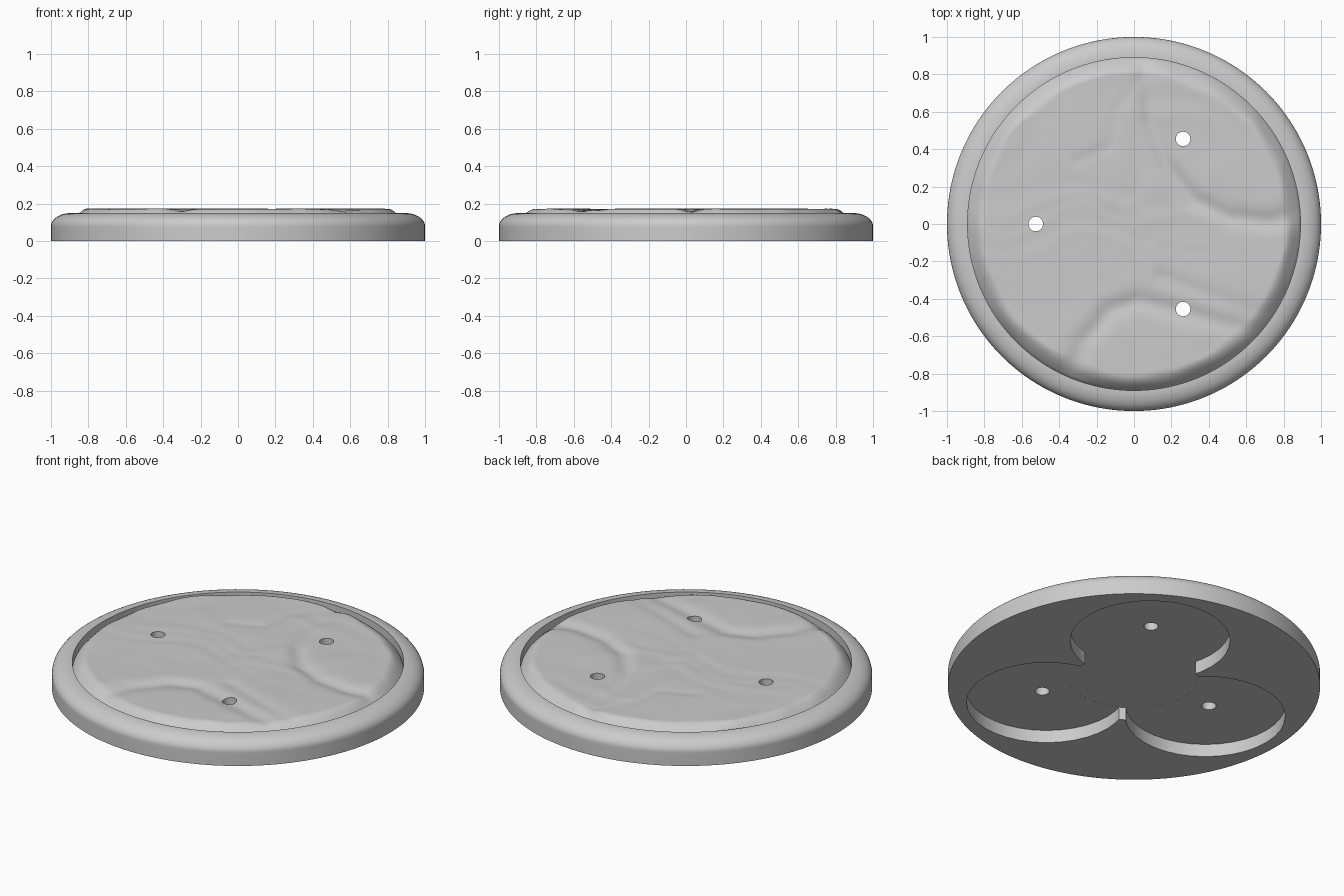
import bpy, bmesh, math
from mathutils import Vector, noise
from mathutils.geometry import intersect_point_line

if "Cube" in bpy.data.objects:
    bpy.data.objects.remove(bpy.data.objects["Cube"])

stone = bpy.data.materials.new("stone grey")
stone.use_nodes = True
grey = (0.6, 0.6, 0.6, 1)
stone.diffuse_color = grey
stone.node_tree.nodes["Principled BSDF"].inputs["Base Color"].default_value = grey

SEGMENTS = 160
LIP, FLOOR, PLATEAU = 0.885, 0.11, 0.172

# Grooves running across the ground: path, depth, half width
GROOVES = [
    ([(.06, .85), (.09, .55), (.17, .32), (.32, .13), (.5, .04), (.7, .01), (.9, .04)], .017, .045),
    ([(-.36, -.85), (-.26, -.62), (-.13, -.46), (.02, -.41), (.25, -.47), (.66, -.58)], .014, .05),
    ([(.15, -.28), (.4, -.38), (.75, -.5)], .007, .04),
    ([(.03, .78), (-.1, .6), (-.12, .42), (-.3, .34)], .004, .03),
]


def path_distance(p, path):
    best = 9
    for a, b in zip(path, path[1:]):
        a, b = Vector((*a, 0)), Vector((*b, 0))
        t = intersect_point_line(p, a, b)[1]
        best = min(best, (p - a.lerp(b, max(0, min(1, t)))).length)
    return best


def ground_height(x, y):
    p = Vector((x, y, 0))
    r = p.length
    # rounded, uneven outer slope
    edge = 0.80 + 0.03 * noise.noise(p * 5)
    t = max(0, min(1, (LIP - r) / (LIP - edge)))
    rise = math.sin(t * math.pi / 2)
    # flowing ripples from warped noise
    warp = Vector((noise.noise(p * 2), noise.noise(p * 2 + Vector((7, 3, 1))), 0))
    ripple = 0.004 * noise.noise(p * 2.2 + warp * 1.5)
    ripple += 0.0025 * noise.noise(Vector((x * 3, y * 7, 2)) + warp * 3)
    for path, depth, width in GROOVES:
        ripple -= depth * math.exp(-(path_distance(p, path) / width) ** 2)
    return FLOOR + (PLATEAU - FLOOR + ripple) * rise


# Disc body: outer wall, rounded shoulder, lip, then the ground inside
profile = [(1, 0), (1, .075)]
for i in range(1, 13):
    a = i / 12 * math.pi / 2
    profile.append((.885 + .115 * math.cos(a) + .005 * math.sin(a), .075 + .075 * math.sin(a)))
profile.append((.89, .10))
ground_rings = [LIP - .008 * i for i in range(13)]
ground_rings += [ground_rings[-1] * (1 - i / 50) for i in range(1, 50)]

bm = bmesh.new()
rings = []
for r, z in profile + [(r, None) for r in ground_rings]:
    ring = []
    for s in range(SEGMENTS):
        a = 2 * math.pi * s / SEGMENTS
        x, y = r * math.cos(a), r * math.sin(a)
        ring.append(bm.verts.new((x, y, ground_height(x, y) if z is None else z)))
    rings.append(ring)
for low, high in zip(rings, rings[1:]):
    for s in range(SEGMENTS):
        n = (s + 1) % SEGMENTS
        bm.faces.new((low[s], low[n], high[n], high[s]))
bm.faces.new(rings[0][::-1])
middle = bm.verts.new((0, 0, ground_height(0, 0)))
for s in range(SEGMENTS):
    bm.faces.new((rings[-1][s], rings[-1][(s + 1) % SEGMENTS], middle))
bmesh.ops.recalc_face_normals(bm, faces=bm.faces)
mesh = bpy.data.meshes.new("round_base")
bm.to_mesh(mesh)
bm.free()
base = bpy.data.objects.new("round_base", mesh)
bpy.context.collection.objects.link(base)
mesh.materials.append(stone)


def cut(x, y, radius, top, sides):
    bpy.ops.mesh.primitive_cylinder_add(vertices=sides, radius=radius, depth=top + .1,
                                        location=(x, y, (top - .1) / 2))
    cutter = bpy.context.object
    cutter.hide_render = True
    cutter.data.materials.append(stone)
    bpy.ops.object.select_all(action='DESELECT')
    bpy.context.view_layer.objects.active = base
    base.select_set(True)
    mod = base.modifiers.new("cut", 'BOOLEAN')
    mod.operation, mod.solver, mod.object = 'DIFFERENCE', 'EXACT', cutter
    bpy.ops.object.modifier_apply(modifier=mod.name)
    bpy.data.objects.remove(cutter)


# Underside: three round pockets joined by a central one, each with a through hole
cut(0, 0, .36, .0755, 48)
for degrees in (60, 180, 300):
    c, s = math.cos(math.radians(degrees)), math.sin(math.radians(degrees))
    cut(.5 * c, .5 * s, .43, .075, 36)
    cut(.525 * c, .525 * s, .039, .4, 24)

base.select_set(True)
bpy.context.view_layer.objects.active = base
bpy.ops.object.shade_smooth_by_angle(angle=math.radians(35))
